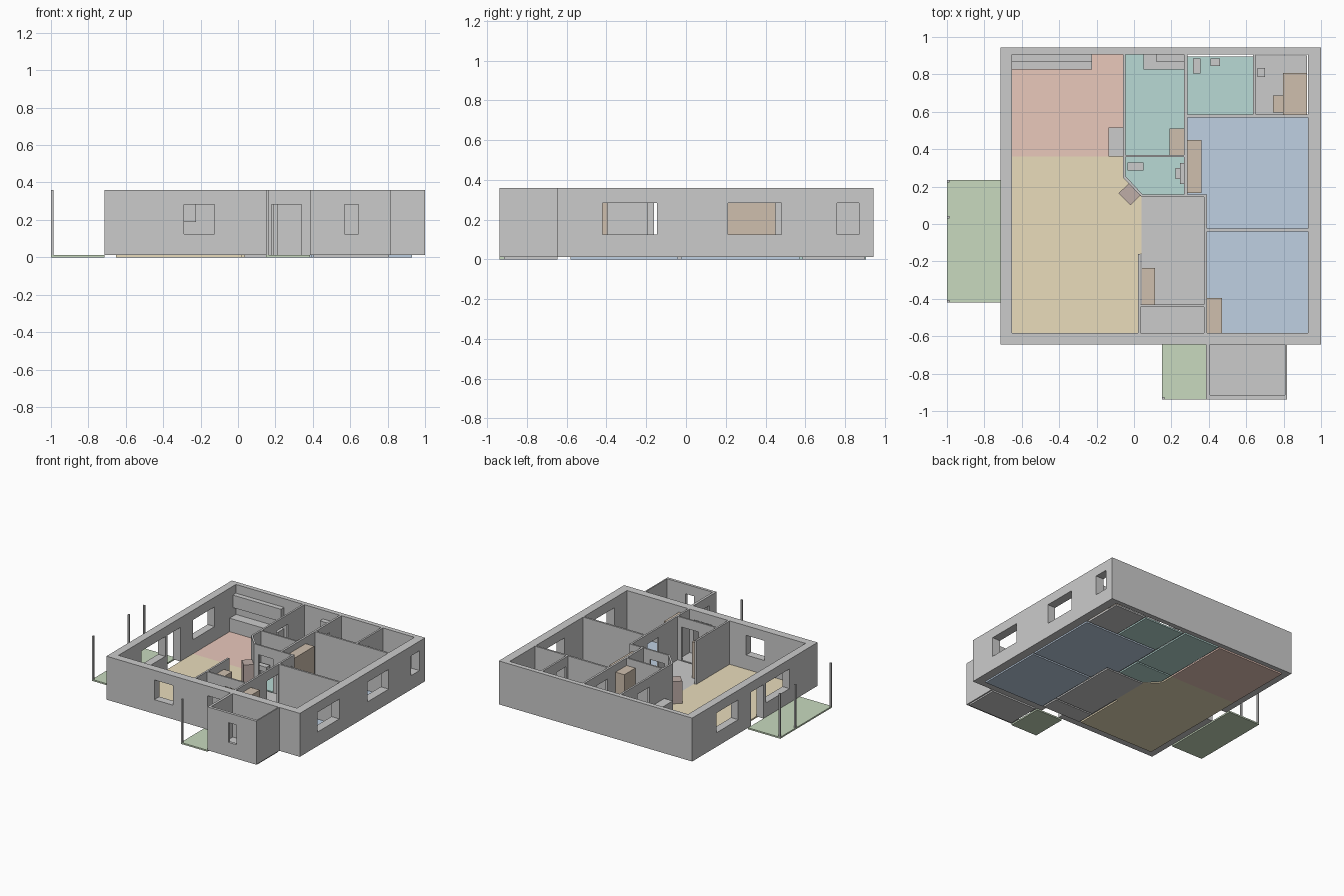
import bpy, bmesh, math

if "Cube" in bpy.data.objects:
    bpy.data.objects.remove(bpy.data.objects["Cube"])

F, T = 0.012, 0.36          # floor top, wall top
SILL, HEAD = 0.125, 0.283   # window sill, opening head

COLOURS = {
    "yellow": (0.82, 0.72, 0.50), "red": (0.82, 0.58, 0.50), "blue": (0.52, 0.63, 0.76),
    "teal": (0.48, 0.70, 0.66), "green": (0.58, 0.70, 0.52), "brown": (0.62, 0.52, 0.42),
    "dark_brown": (0.52, 0.42, 0.39),
}
MATS = {}
for key, c in COLOURS.items():
    MATS[key] = bpy.data.materials.new(key)
    MATS[key].diffuse_color = (*c, 1)


def finish(name, bm, colour=None):
    bmesh.ops.remove_doubles(bm, verts=bm.verts, dist=1e-5)
    bmesh.ops.recalc_face_normals(bm, faces=bm.faces)
    me = bpy.data.meshes.new(name)
    bm.to_mesh(me)
    bm.free()
    ob = bpy.data.objects.new(name, me)
    bpy.context.collection.objects.link(ob)
    if colour:
        me.materials.append(MATS[colour])
    return ob


def solid(name, boxes, cuts=(), colour=None):
    """Union of boxes minus cuts (x0,x1,y0,y1,z0,z1): only the boundary faces are made."""
    ax = []
    for a in range(3):
        lo, hi = min(b[2 * a] for b in boxes), max(b[2 * a + 1] for b in boxes)
        vals = {round(v, 5) for b in list(boxes) + list(cuts) for v in b[2 * a:2 * a + 2]}
        ax.append(sorted(v for v in vals if lo - 1e-6 <= v <= hi + 1e-6))

    def inside(b, p):
        return all(b[2 * a] < p[a] < b[2 * a + 1] for a in range(3))

    def filled(i):
        if any(k < 0 or k >= len(ax[a]) - 1 for a, k in enumerate(i)):
            return False
        p = [(ax[a][k] + ax[a][k + 1]) / 2 for a, k in enumerate(i)]
        return any(inside(b, p) for b in boxes) and not any(inside(c, p) for c in cuts)

    bm = bmesh.new()
    for i in range(len(ax[0]) - 1):
        for j in range(len(ax[1]) - 1):
            for k in range(len(ax[2]) - 1):
                c = (i, j, k)
                if not filled(c):
                    continue
                for a in range(3):
                    for s in (0, 1):
                        n = list(c)
                        n[a] += 2 * s - 1
                        if filled(n):
                            continue
                        u, w = (a + 1) % 3, (a + 2) % 3
                        vs = []
                        for du, dw in ((0, 0), (1, 0), (1, 1), (0, 1)):
                            q = list(c)
                            q[a] += s
                            q[u] += du
                            q[w] += dw
                            vs.append(bm.verts.new([ax[m][q[m]] for m in range(3)]))
                        bm.faces.new(vs)
    return finish(name, bm, colour)


def prism(name, pts, z0, z1, colour=None):
    bm = bmesh.new()
    f = bm.faces.new([bm.verts.new((x, y, z0)) for x, y in pts])
    r = bmesh.ops.extrude_face_region(bm, geom=[f])
    vs = [g for g in r["geom"] if isinstance(g, bmesh.types.BMVert)]
    bmesh.ops.translate(bm, verts=vs, vec=(0, 0, z1 - z0))
    return finish(name, bm, colour)


def block(name, x0, x1, y0, y1, z1, colour=None, z0=F):
    return solid(name, [(x0, x1, y0, y1, z0, z1)], (), colour)


def wall(name, x0, x1, y0, y1, doors=()):
    """Inner wall; doors are (start, end) along the wall's long side."""
    along_x = x1 - x0 > y1 - y0
    cuts = [(a, b, y0 - 1, y1 + 1, -1, HEAD) if along_x else (x0 - 1, x1 + 1, a, b, -1, HEAD)
            for a, b in doors]
    solid(name, [(x0, x1, y0, y1, F, T)], cuts)


# Outer shell with its windows and doors
solid("outer_walls", [(-0.715, 1.0, -0.645, 0.943, F, T)], [
    (-0.652, 0.93, -0.582, 0.905, -1, 1),
    (-0.29, -0.125, -0.7, -0.5, SILL, HEAD),      # front window
    (0.18, 0.34, -0.7, -0.5, -1, HEAD),           # front door
    (0.9, 1.1, -0.42, -0.145, SILL, HEAD),        # bedroom windows
    (0.9, 1.1, 0.21, 0.48, SILL, HEAD),
    (0.9, 1.1, 0.76, 0.87, SILL, HEAD),           # sauna window
    (-0.8, -0.6, 0.36, 0.636, SILL, HEAD),        # kitchen window
    (-0.8, -0.6, -0.29, 0.01, SILL, HEAD),        # living room window
    (-0.8, -0.6, 0.04, 0.20, -1, HEAD),           # terrace door
])

# Storage room on the front
solid("storage_walls", [(0.385, 0.818, -0.937, -0.645, F, T)], [
    (0.405, 0.808, -0.915, -0.645, -1, 1),
    (0.57, 0.645, -1, -0.9, SILL, HEAD),
    (0.3, 0.4, -0.85, -0.72, -1, HEAD),
])

# Inner walls
wall("kitchen_wall", -0.06, -0.045, 0.25, 0.905, [(0.55, 0.70)])
wall("utility_wall", 0.268, 0.285, 0.158, 0.905, [(0.61, 0.75)])
wall("toilet_back_wall", -0.045, 0.268, 0.357, 0.37)
wall("toilet_front_wall", 0.04, 0.39, 0.145, 0.158, [(0.08, 0.21)])
wall("hall_wall", 0.375, 0.39, -0.582, 0.145, [(-0.19, -0.045), (0.0, 0.13)])
wall("bedroom_divider", 0.39, 0.93, -0.04, -0.025)
wall("bathroom_front_wall", 0.285, 0.93, 0.57, 0.585)
wall("sauna_wall", 0.637, 0.652, 0.585, 0.905, [(0.61, 0.73)])
wall("vestibule_wall", 0.036, 0.375, -0.443, -0.43, [(0.19, 0.34)])
wall("living_room_wall", 0.021, 0.036, -0.582, -0.16)
prism("diagonal_wall", [(-0.06, 0.25), (0.04, 0.145), (0.046, 0.158), (-0.045, 0.256)], F, T)

# Floors, one slab per room
prism("living_floor", [(-0.652, -0.582), (0.021, -0.582), (0.021, -0.16), (0.04, -0.16),
                       (0.04, 0.145), (-0.06, 0.25), (-0.06, 0.36), (-0.652, 0.36)], 0, F, "yellow")
prism("toilet_floor", [(0.046, 0.158), (0.268, 0.158), (0.268, 0.357), (-0.045, 0.357),
                       (-0.045, 0.256)], 0, F, "teal")
prism("large_bedroom_floor", [(0.39, -0.025), (0.93, -0.025), (0.93, 0.57), (0.285, 0.57),
                              (0.285, 0.158), (0.39, 0.158)], 0, F, "blue")
for name, x0, x1, y0, y1, col in [
    ("kitchen_floor", -0.652, -0.06, 0.36, 0.905, "red"),
    ("utility_floor", -0.045, 0.268, 0.37, 0.905, "teal"),
    ("bathroom_floor", 0.285, 0.637, 0.585, 0.895, "teal"),
    ("sauna_floor", 0.652, 0.925, 0.585, 0.9, None),
    ("small_bedroom_floor", 0.39, 0.93, -0.582, -0.04, "blue"),
    ("hall_floor", 0.04, 0.375, -0.43, 0.145, None),
    ("vestibule_floor", 0.036, 0.375, -0.582, -0.443, None),
    ("storage_floor", 0.405, 0.808, -0.915, -0.645, None),
    ("terrace_floor", -1.0, -0.715, -0.42, 0.235, "green"),
    ("porch_floor", 0.15, 0.385, -0.937, -0.645, "green"),
]:
    block(name, x0, x1, y0, y1, F, col, 0)

# Terrace and porch posts
for i, (x, y) in enumerate([(-1, -0.42), (-1, 0.03), (-1, 0.222), (0.15, -0.937)]):
    block(f"post_{i}", x, x + 0.013, y, y + 0.013, T)

# Furniture: name, footprint, top, colour, bottom
for args in [
    ("kitchen_counter", -0.652, -0.225, 0.825, 0.905, 0.12, None),
    ("kitchen_upper_cabinet", -0.652, -0.225, 0.865, 0.905, 0.29, None, 0.19),
    ("kitchen_side_counter", -0.135, -0.06, 0.36, 0.515, 0.12, None),
    ("utility_counter", 0.05, 0.268, 0.825, 0.905, 0.12, None),
    ("utility_upper_cabinet", 0.12, 0.268, 0.865, 0.905, 0.29, None, 0.19),
    ("utility_closet", 0.19, 0.268, 0.37, 0.51, 0.30, "brown"),
    ("hall_closet", 0.04, 0.112, -0.43, -0.235, 0.30, "brown"),
    ("large_bedroom_closet", 0.285, 0.362, 0.165, 0.45, 0.31, "brown"),
    ("small_bedroom_closet", 0.39, 0.47, -0.582, -0.395, 0.31, "brown"),
    ("toilet_basin", -0.035, 0.052, 0.285, 0.33, 0.12, None, 0.08),
    ("toilet_cistern", 0.245, 0.268, 0.215, 0.325, 0.12, None),
    ("toilet_bowl", 0.222, 0.245, 0.24, 0.30, 0.07, None),
    ("bathroom_toilet", 0.315, 0.355, 0.805, 0.885, 0.07, None),
    ("bathroom_basin", 0.41, 0.46, 0.845, 0.885, 0.12, None, 0.08),
    ("sauna_heater", 0.66, 0.70, 0.785, 0.835, 0.12, None),
    ("sauna_upper_bench", 0.797, 0.925, 0.585, 0.808, 0.12, "brown"),
    ("sauna_lower_bench", 0.742, 0.797, 0.595, 0.688, 0.06, "brown"),
]:
    block(*args)

# Corner fireplace, parallel to the diagonal wall
c, s = math.cos(math.radians(-46)), math.sin(math.radians(-46))
prism("fireplace", [(-0.022 + u * c - v * s, 0.16 + u * s + v * c)
                    for u, v in ((-.045, -.04), (.045, -.04), (.045, .04), (-.045, .04))],
      F, 0.19, "dark_brown")

for m in bpy.data.materials:
    if m.users and not m.is_grease_pencil:
        m.use_nodes = True
        m.node_tree.nodes["Principled BSDF"].inputs["Base Color"].default_value = m.diffuse_color
